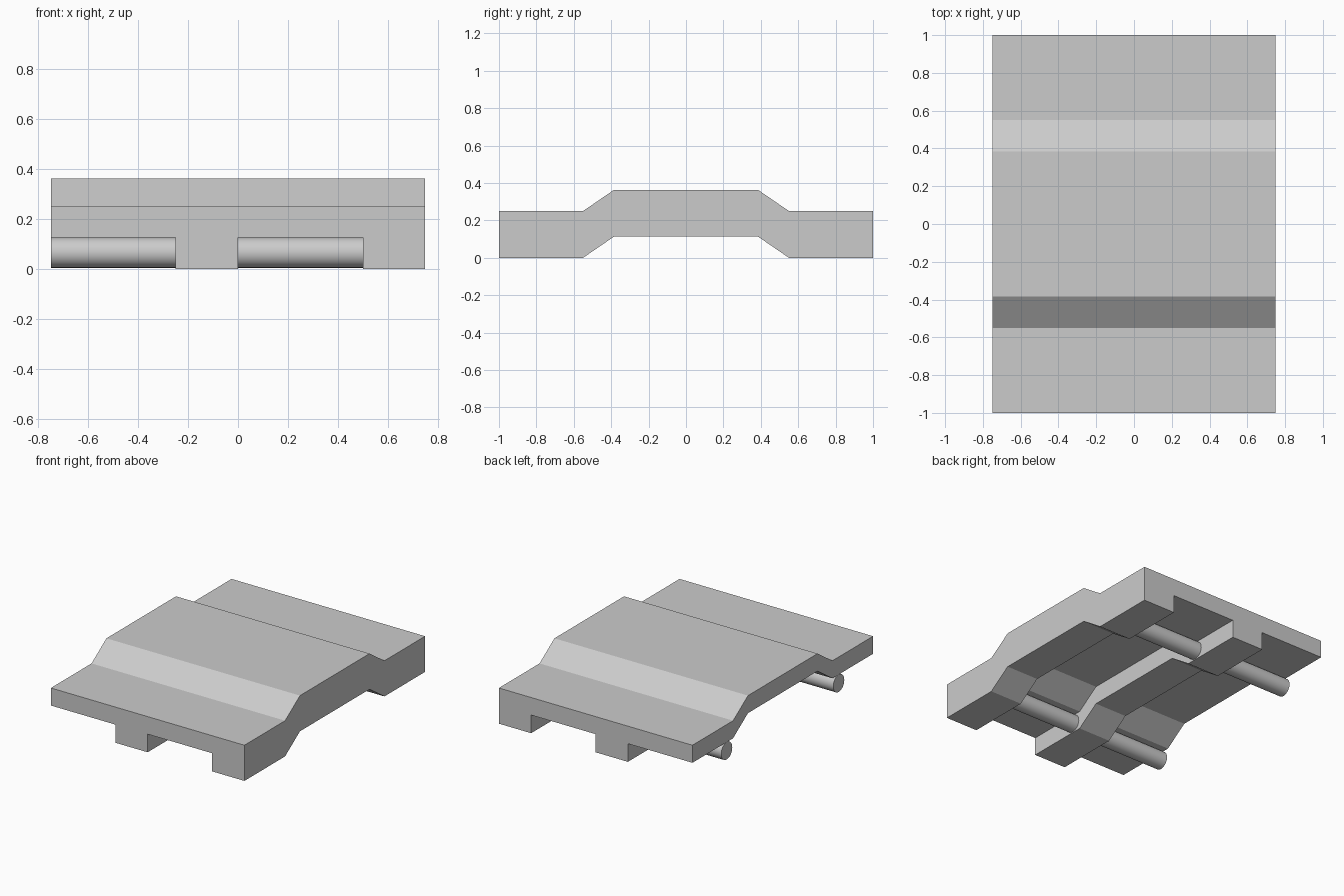
import bpy, bmesh, math

if "Cube" in bpy.data.objects:
    bpy.data.objects.remove(bpy.data.objects["Cube"])

H, ROOF, LIFT = 0.25, 0.127, 0.113

# Comb cross-section (x, z): thin deck with two ribs underneath
COMB = [(-0.75, ROOF), (-0.25, ROOF), (-0.25, 0), (0, 0), (0, ROOF),
        (0.5, ROOF), (0.5, 0), (0.75, 0), (0.75, H), (-0.75, H)]
# Stations along the length (y, lift): raised in the middle
PATH = [(-1, 0), (-0.55, 0), (-0.385, LIFT), (0.385, LIFT), (0.55, 0), (1, 0)]


def sweep(name, section, path):
    bm = bmesh.new()
    rings = [[bm.verts.new((x, y, z + lift)) for x, z in section] for y, lift in path]
    n = len(section)
    for a, b in zip(rings, rings[1:]):
        for i in range(n):
            j = (i + 1) % n
            bm.faces.new((a[i], a[j], b[j], b[i]))
    bm.faces.new(rings[0])
    bm.faces.new(rings[-1][::-1])
    bmesh.ops.recalc_face_normals(bm, faces=bm.faces)
    mesh = bpy.data.meshes.new(name)
    bm.to_mesh(mesh)
    bm.free()
    obj = bpy.data.objects.new(name, mesh)
    bpy.context.collection.objects.link(obj)


def pin(name, x, y):
    bpy.ops.mesh.primitive_cylinder_add(vertices=32, radius=0.061, depth=0.5,
                                        location=(x, y, 0.066),
                                        rotation=(0, math.pi / 2, 0))
    bpy.context.object.name = name
    bpy.ops.object.shade_smooth_by_angle(angle=math.radians(30))


# Ribbed, stepped deck
sweep("ribbed_deck", COMB, PATH)

# Hinge pins in both recesses, near each end
for side, x in (("left", -0.5), ("right", 0.25)):
    for end, y in (("front", -0.62), ("back", 0.62)):
        pin(f"{side}_{end}_pin", x, y)
